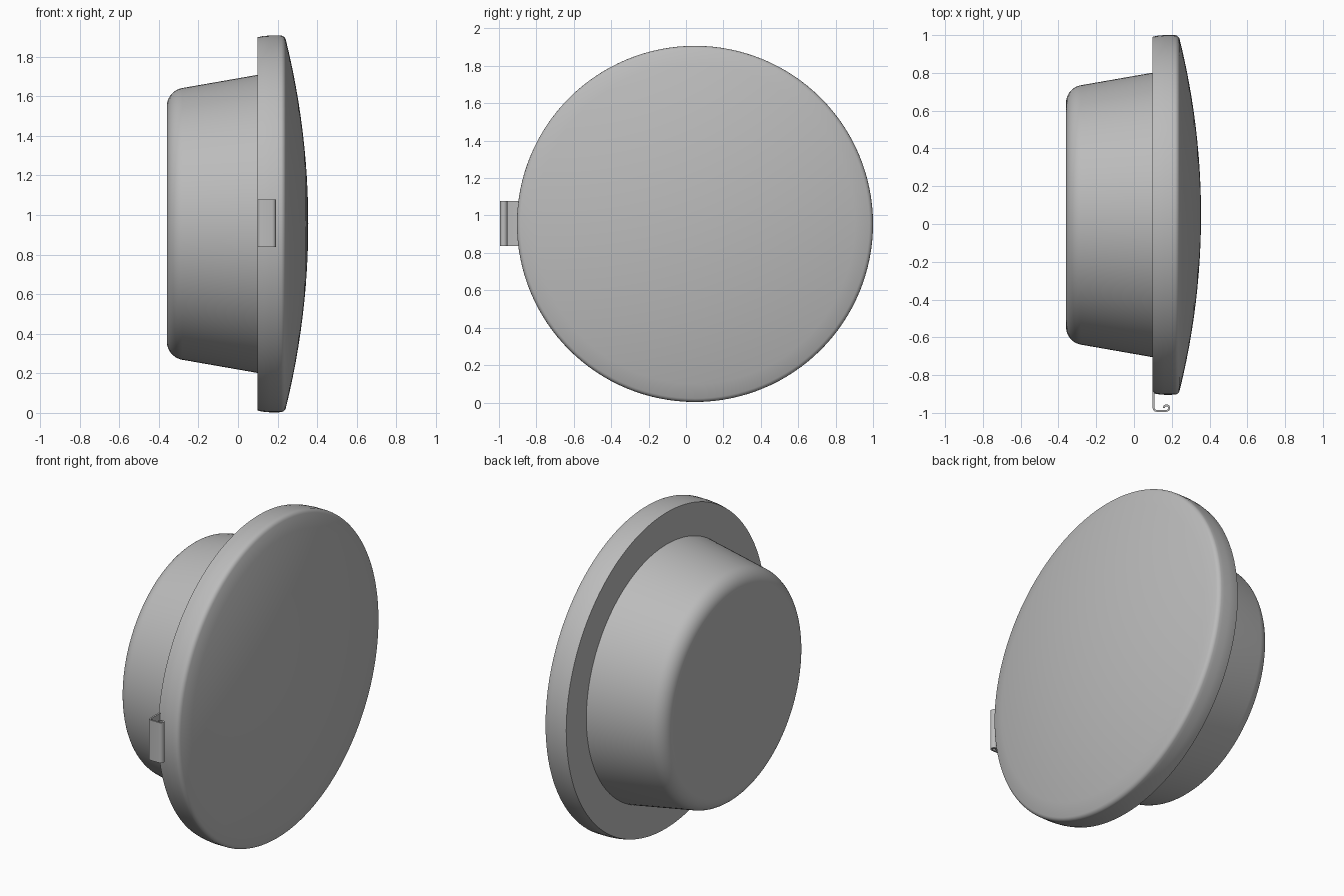
import bpy, bmesh, math
from mathutils import Vector

if "Cube" in bpy.data.objects:
    bpy.data.objects.remove(bpy.data.objects["Cube"], do_unlink=True)

CY, CZ = 0.048, 0.955          # axis of the round body
SIDES = 128

grey = bpy.data.materials.new("plain grey")
grey.use_nodes = True
grey.diffuse_color = (0.5, 0.5, 0.5, 1)
grey.node_tree.nodes["Principled BSDF"].inputs["Base Color"].default_value = (0.5, 0.5, 0.5, 1)


def finish(name, bm, angle=35):
    bmesh.ops.recalc_face_normals(bm, faces=bm.faces)
    mesh = bpy.data.meshes.new(name)
    bm.to_mesh(mesh)
    bm.free()
    mesh.materials.append(grey)
    ob = bpy.data.objects.new(name, mesh)
    bpy.context.collection.objects.link(ob)
    bpy.ops.object.select_all(action='DESELECT')
    ob.select_set(True)
    bpy.context.view_layer.objects.active = ob
    bpy.ops.object.shade_smooth_by_angle(angle=math.radians(angle))
    return ob


def lathe(name, profile):
    """Spin (x, radius) points about the x axis; both ends are closed."""
    bm = bmesh.new()
    rings = []
    for x, r in profile:
        if r == 0:
            rings.append([bm.verts.new((x, CY, CZ))])
            continue
        turn = [2 * math.pi * i / SIDES for i in range(SIDES)]
        rings.append([bm.verts.new((x, CY + r * math.cos(a), CZ + r * math.sin(a))) for a in turn])
    for a, b in zip(rings, rings[1:]):
        for i in range(SIDES):
            j = (i + 1) % SIDES
            if len(b) == 1:
                bm.faces.new((a[i], a[j], b[0]))
            else:
                bm.faces.new((a[i], a[j], b[j], b[i]))
    for ring in (rings[0], rings[-1]):
        if len(ring) > 1:
            bm.faces.new(ring)
    return finish(name, bm)


def arc(cx, cy, r, start, end, steps):
    angles = [math.radians(start + (end - start) * i / steps) for i in range(steps + 1)]
    return [(cx + r * math.cos(a), cy + r * math.sin(a)) for a in angles]


# Domed disc: flat back, slightly bulged rim, rounded edge, shallow dome
edge_r, edge_x, top_x = 0.933, 0.241, 0.355
rise = top_x - edge_x
ball = (edge_r ** 2 + rise ** 2) / (2 * rise)
dome = []
for i in range(13):
    r = edge_r * (1 - i / 12)
    dome.append((top_x - ball + math.sqrt(ball ** 2 - r ** 2), r))
dome[-1] = (top_x, 0)
rim = [(0.098, 0.943), (0.125, 0.949), (0.16, 0.952), (0.2, 0.952)]
lathe("domed_disc", rim + arc(0.214, 0.924, 0.028, 80, 35, 5) + dome)

# Tapered rear housing with a rounded end
lathe("rear_housing", [(-0.36, 0.59)] + arc(-0.265, 0.593, 0.095, 175, 100, 10) + [(0.11, 0.755)])

# Bent strip clip with a curled lip, swept as a thin ribbon
path = [(0.104, -0.87)] + arc(0.119, -0.974, 0.015, 180, 270, 5)
path += arc(0.172, -0.9745, 0.0145, 270, 540, 14)
half = 0.005
bm = bmesh.new()
sections = []
for i, p in enumerate(path):
    a = Vector(path[max(i - 1, 0)])
    b = Vector(path[min(i + 1, len(path) - 1)])
    t = (b - a).normalized()
    n = Vector((-t.y, t.x)) * half
    sections.append([bm.verts.new((p[0] + s * n.x, p[1] + s * n.y, z))
                     for s, z in ((1, 0.838), (-1, 0.838), (-1, 1.078), (1, 1.078))])
for a, b in zip(sections, sections[1:]):
    for i in range(4):
        j = (i + 1) % 4
        bm.faces.new((a[i], a[j], b[j], b[i]))
bm.faces.new(sections[0])
bm.faces.new(sections[-1])
finish("curled_clip", bm)
